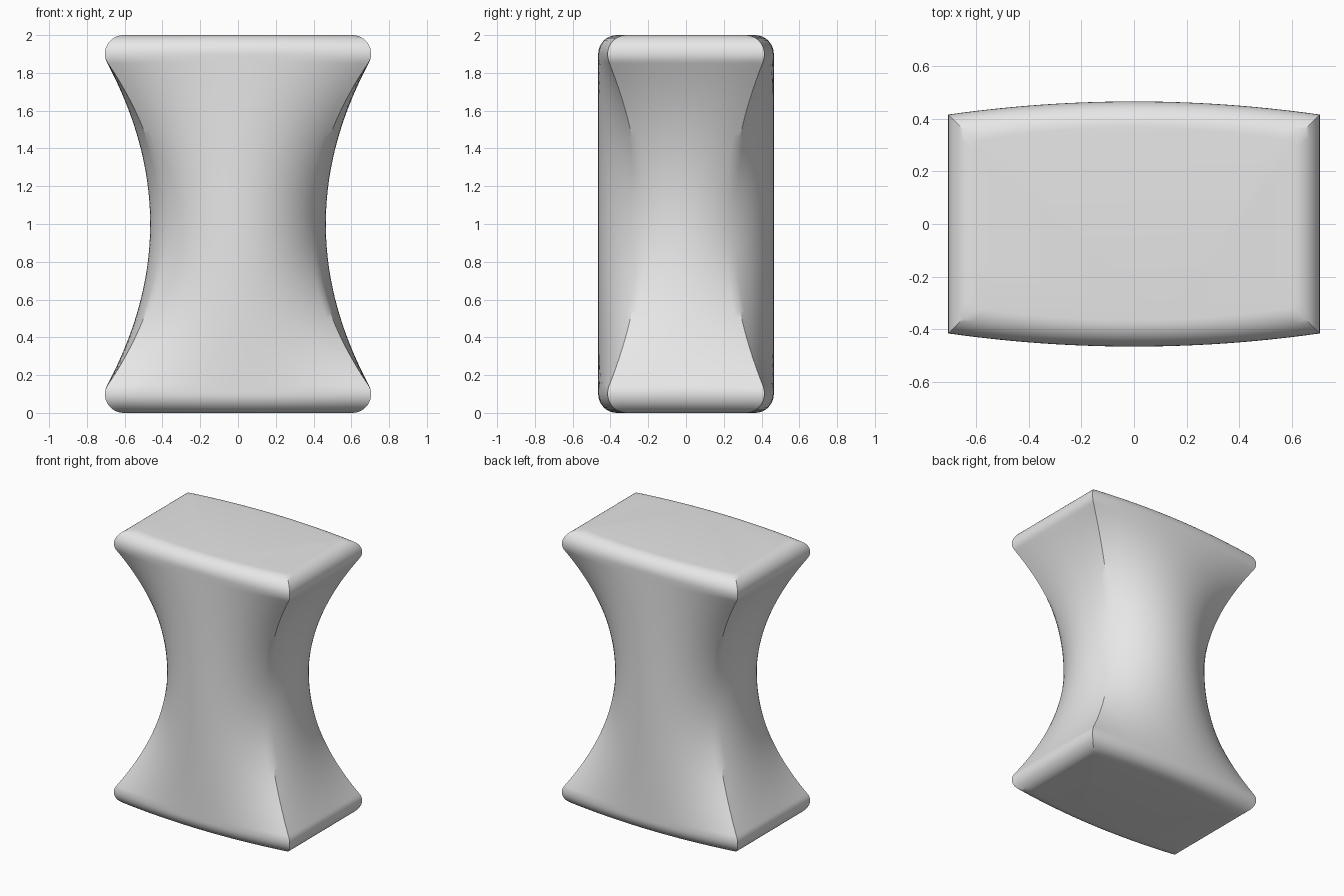
import bpy
import bmesh
import math

cube = bpy.data.objects.get("Cube")
if cube:
    bpy.data.objects.remove(cube, do_unlink=True)

# Main dimensions
WAIST = 0.465          # radius of the round waist
HALF_W = 0.705         # half width of the rim
CORNER_Y = 0.415       # half depth at the rim corners
FILLET = 0.1           # rounding of the rim
SIDE_STEPS, FRONT_STEPS = 16, 28
ALPHA = math.atan2(CORNER_Y, HALF_W)


def section(s, inset):
    """Outline blended from a circle (s=0) to the bowed rim rectangle (s=1)."""
    half = []
    for i in range(SIDE_STEPS):
        t = 2 * i / SIDE_STEPS - 1
        half.append((t * ALPHA, HALF_W - inset, t * (CORNER_Y - inset)))
    for i in range(FRONT_STEPS):
        t = 1 - 2 * i / FRONT_STEPS
        angle = math.pi / 2 - t * (math.pi / 2 - ALPHA)
        bow = WAIST - (WAIST - CORNER_Y) * t * t
        half.append((angle, t * (HALF_W - inset), bow - inset))
    pts = [((1 - s) * WAIST * math.cos(a) + s * x,
            (1 - s) * WAIST * math.sin(a) + s * y) for a, x, y in half]
    return pts + [(-x, -y) for x, y in pts]


# Upper half levels: height above the waist, blend, inset
levels = []
centre = HALF_W - FILLET
span = HALF_W - WAIST
edge = centre + FILLET * math.cos(math.pi / 6) - WAIST
for i in range(25):
    u = i / 24
    levels.append((0.85 * u, edge * u * u / span, 0))
for i in range(1, 5):
    a = math.radians(-30 + 7.5 * i)
    x = centre + FILLET * math.cos(a)
    levels.append((0.9 + FILLET * math.sin(a), (x - WAIST) / span, 0))
for i in range(1, 11):
    a = math.pi / 2 * i / 10
    levels.append((0.9 + FILLET * math.sin(a), 1, FILLET * (1 - math.cos(a))))

# Mirror the levels below the waist and skin the rings
full = [(-h, s, d) for h, s, d in reversed(levels[1:])] + levels
bm = bmesh.new()
rings = [[bm.verts.new((x, y, 1 + h)) for x, y in section(s, d)]
         for h, s, d in full]
for low, high in zip(rings, rings[1:]):
    n = len(low)
    for i in range(n):
        j = (i + 1) % n
        bm.faces.new((low[i], low[j], high[j], high[i]))
bm.faces.new(rings[-1])
bm.faces.new(list(reversed(rings[0])))
bmesh.ops.recalc_face_normals(bm, faces=bm.faces)

mesh = bpy.data.meshes.new("stool_body")
bm.to_mesh(mesh)
bm.free()
body = bpy.data.objects.new("stool_body", mesh)
bpy.context.collection.objects.link(body)

# Material
grey = bpy.data.materials.new("light_grey")
grey.use_nodes = True
colour = (0.8, 0.8, 0.8, 1)
grey.diffuse_color = colour
grey.node_tree.nodes["Principled BSDF"].inputs["Base Color"].default_value = colour
mesh.materials.append(grey)

# Smooth surfaces, with the corner creases kept sharp
bpy.ops.object.select_all(action="DESELECT")
body.select_set(True)
bpy.context.view_layer.objects.active = body
bpy.ops.object.shade_smooth_by_angle(angle=math.radians(30))
